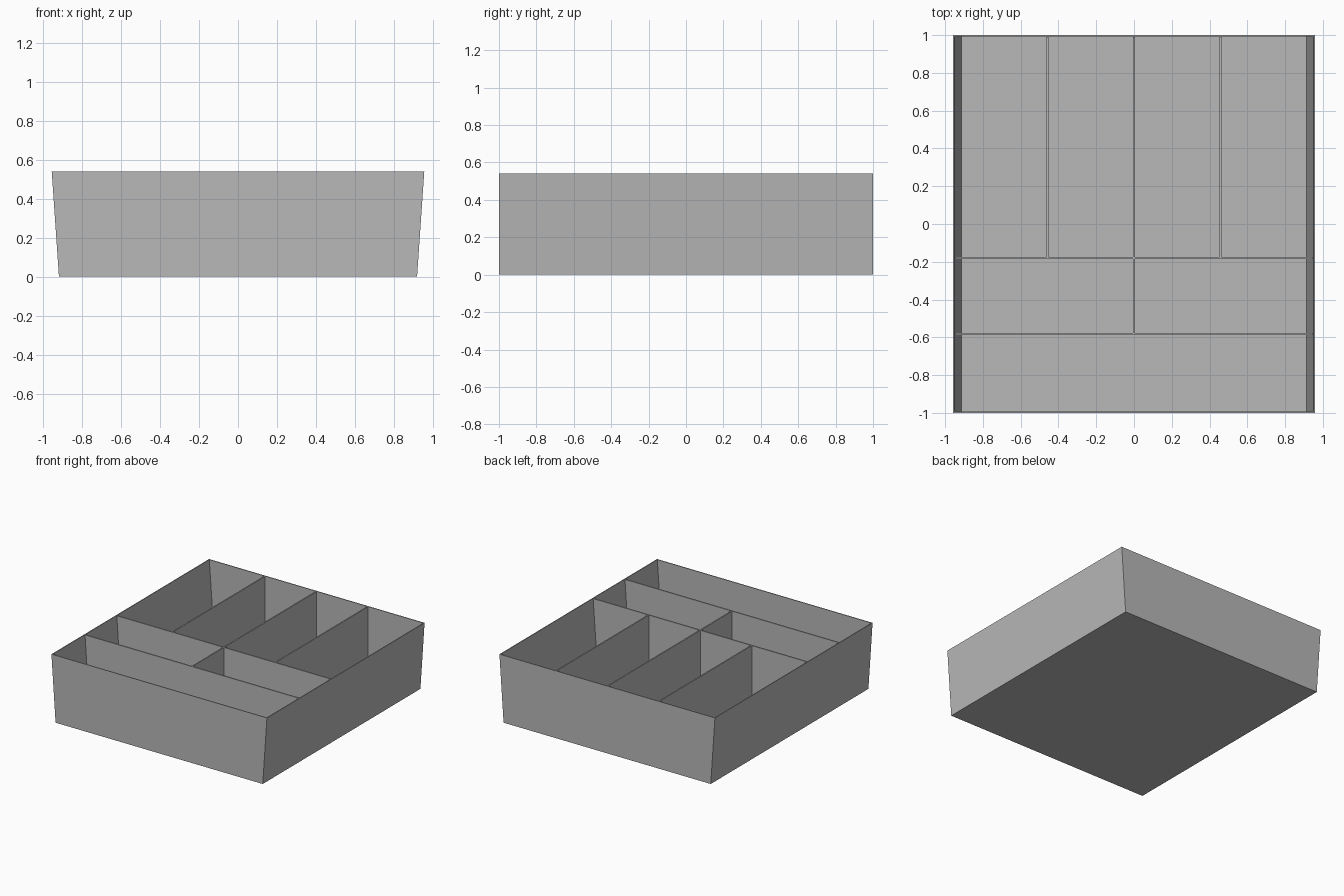
import bpy
import bmesh

cube = bpy.data.objects.get("Cube")
if cube:
    bpy.data.objects.remove(cube, do_unlink=True)

HEIGHT = 0.54
WALL = 0.01          # wall, floor and divider thickness
TOP_X, BASE_X = 0.957, 0.92   # half widths of the flared sides
ROW_FRONT, ROW_BACK = -0.583, -0.18

grey = bpy.data.materials.new("plain grey")
grey.use_nodes = True
colour = (0.48, 0.48, 0.48, 1)
grey.diffuse_color = colour
grey.node_tree.nodes["Principled BSDF"].inputs["Base Color"].default_value = colour


def add_object(name, bm):
    bmesh.ops.recalc_face_normals(bm, faces=bm.faces)
    mesh = bpy.data.meshes.new(name)
    bm.to_mesh(mesh)
    bm.free()
    mesh.materials.append(grey)
    obj = bpy.data.objects.new(name, mesh)
    bpy.context.collection.objects.link(obj)
    return obj


def flared_block(x_centre, half_base, half_top, y0, y1, z0, z1):
    """Box whose sides may lean outward in x."""
    bm = bmesh.new()
    bmesh.ops.create_cube(bm, size=2)
    for v in bm.verts:
        half = half_top if v.co.z > 0 else half_base
        v.co = (x_centre + v.co.x * half,
                y1 if v.co.y > 0 else y0,
                z1 if v.co.z > 0 else z0)
    return bm


# Open tray: inset the top and push it down to make the floor
bm = flared_block(0, BASE_X, TOP_X, -1, 1, 0, HEIGHT)
bm.normal_update()
top = max(bm.faces, key=lambda f: f.calc_center_median().z)
bmesh.ops.inset_region(bm, faces=[top], thickness=WALL)
sunk = bmesh.ops.extrude_face_region(bm, geom=[top])
floor_scale = (BASE_X - WALL) / (TOP_X - WALL)
for v in sunk["geom"]:
    if isinstance(v, bmesh.types.BMVert):
        v.co.z = WALL
        v.co.x *= floor_scale
if top.is_valid:
    bmesh.ops.delete(bm, geom=[top], context='FACES_ONLY')
add_object("tray", bm)

# Cross dividers follow the flare of the sides
for name, y in (("front_cross_divider", ROW_FRONT), ("back_cross_divider", ROW_BACK)):
    add_object(name, flared_block(0, BASE_X - WALL, TOP_X - WALL,
                                  y - WALL / 2, y + WALL / 2, WALL, HEIGHT))

# Lengthwise dividers run between the cross dividers and the back wall
for name, x, y0, y1 in (("middle_row_divider", 0, ROW_FRONT, ROW_BACK),
                        ("back_centre_divider", 0, ROW_BACK, 1 - WALL / 2),
                        ("back_left_divider", 0.457, ROW_BACK, 1 - WALL / 2),
                        ("back_right_divider", -0.457, ROW_BACK, 1 - WALL / 2)):
    end = y1 - WALL / 2
    add_object(name, flared_block(x, WALL / 2, WALL / 2, y0 + WALL / 2, end, WALL, HEIGHT))
